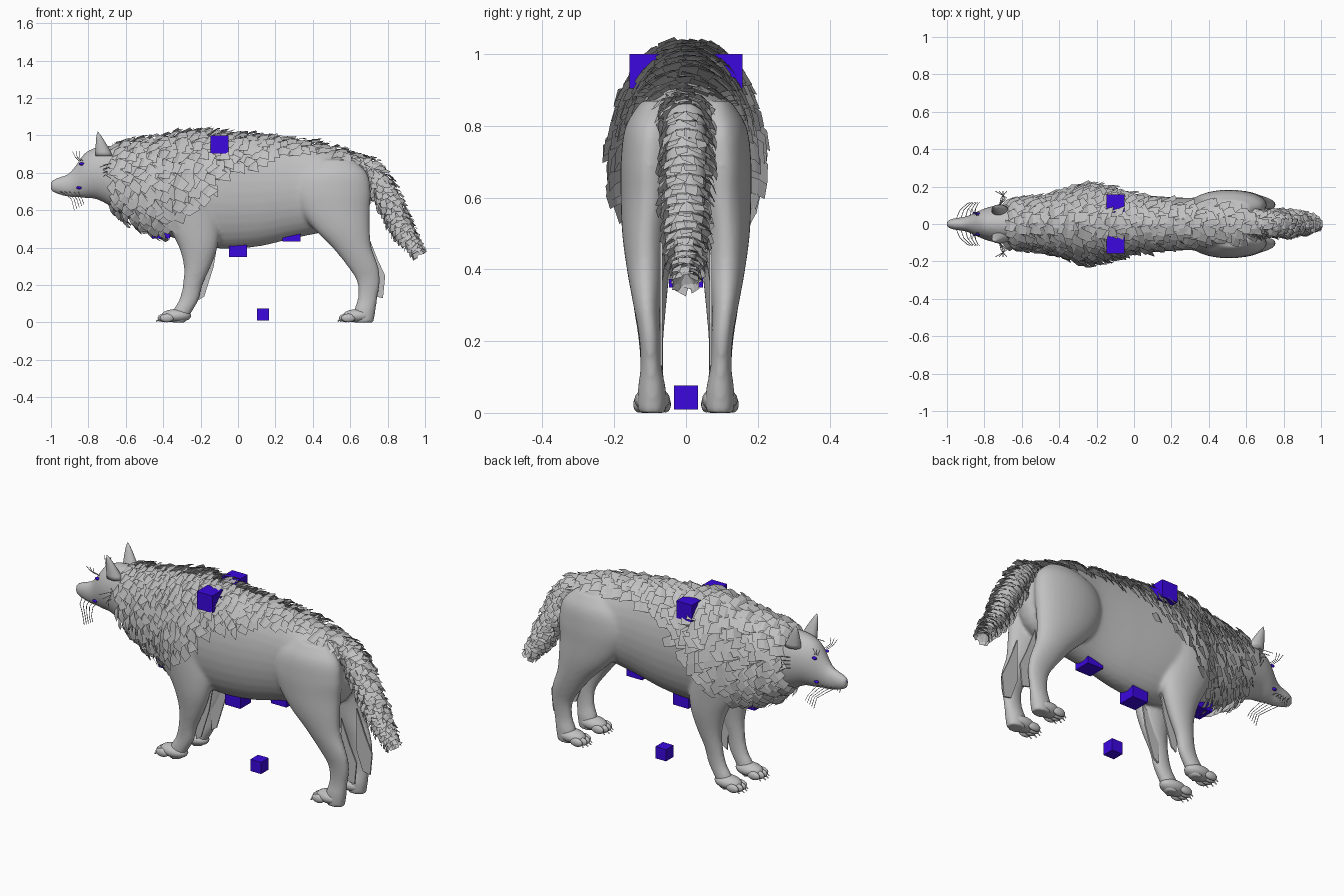
import bpy, bmesh, math, random
from mathutils import Vector

random.seed(4)
if "Cube" in bpy.data.objects:
    bpy.data.objects.remove(bpy.data.objects["Cube"], do_unlink=True)


def material(name, rgb):
    mat = bpy.data.materials.new(name)
    mat.use_nodes = True
    mat.diffuse_color = (*rgb, 1)
    mat.node_tree.nodes["Principled BSDF"].inputs["Base Color"].default_value = (*rgb, 1)
    return mat


GREY = material("grey fur", (0.53, 0.53, 0.53))
BLUE = material("violet blue", (0.043, 0.002, 0.74))


def finish(name, bm, mat=GREY, smooth=True, recalc=True):
    if recalc:
        bmesh.ops.recalc_face_normals(bm, faces=bm.faces)
    mesh = bpy.data.meshes.new(name)
    bm.to_mesh(mesh)
    bm.free()
    mesh.materials.append(mat)
    for poly in mesh.polygons:
        poly.use_smooth = smooth
    obj = bpy.data.objects.new(name, mesh)
    bpy.context.collection.objects.link(obj)
    return obj


def sample(table, key):
    """Smooth interpolation of the rows of a table by their first column."""
    last = len(table) - 1
    i = 0
    while i < last - 1 and key > table[i + 1][0]:
        i += 1

    def slope(j, c):
        a, b = table[max(j - 1, 0)], table[min(j + 1, last)]
        return (b[c] - a[c]) / (b[0] - a[0])

    a, b = table[i], table[i + 1]
    span = b[0] - a[0]
    t = min(max((key - a[0]) / span, 0), 1)
    out = []
    for c in range(1, len(a)):
        blend = t * t * (3 - 2 * t)
        bend = t * (1 - t) * span * ((1 - t) * slope(i, c) - t * slope(i + 1, c))
        out.append(a[c] + (b[c] - a[c]) * blend + bend)
    return out


def loft(bm, rings):
    loops = [[bm.verts.new(p) for p in ring] for ring in rings]
    n = len(loops[0])
    for a, b in zip(loops, loops[1:]):
        for j in range(n):
            k = (j + 1) % n
            bm.faces.new((a[j], a[k], b[k], b[j]))
    bm.faces.new(loops[0])
    bm.faces.new(loops[-1])


def steps(lo, hi, n):
    return [lo + (hi - lo) * i / n for i in range(n + 1)]


# Head and torso: x, top, bottom, half width
BODY = [(-1.0, .757, .703, .018), (-.97, .772, .688, .029), (-.9, .8, .67, .04),
        (-.86, .85, .67, .055), (-.82, .905, .665, .075), (-.76, .935, .66, .095),
        (-.68, .945, .62, .11), (-.58, .96, .55, .122), (-.45, .975, .485, .138),
        (-.3, .995, .44, .158), (-.1, 1.0, .395, .16), (.1, .985, .405, .15),
        (.3, .965, .45, .14), (.45, .94, .48, .15), (.6, .89, .5, .13),
        (.68, .83, .56, .08), (.71, .76, .64, .035)]


def body_point(x, t):
    top, low, wide = sample(BODY, x)
    return Vector((x, wide * math.sin(t),
                   (top + low) / 2 + (top - low) / 2 * math.cos(t)))


TURN = [math.tau * j / 32 for j in range(32)]

# Legs: height, front x, back x, inner y, outer y
HIND = [(0, .62, .725, .055, .135), (.06, .62, .735, .055, .135),
        (.13, .64, .745, .068, .127), (.22, .635, .76, .072, .132),
        (.3, .585, .75, .072, .147), (.4, .505, .715, .06, .165),
        (.5, .405, .705, .045, .178), (.6, .33, .705, .025, .182),
        (.7, .3, .71, .02, .182), (.8, .33, .69, .02, .168), (.87, .42, .62, .04, .125)]
FORE = [(0, -.36, -.28, .06, .13), (.06, -.35, -.245, .06, .13),
        (.12, -.315, -.21, .063, .127), (.2, -.295, -.19, .063, .132),
        (.3, -.29, -.145, .055, .147), (.4, -.315, -.11, .045, .162),
        (.5, -.365, -.1, .035, .17), (.62, -.41, -.12, .03, .175),
        (.75, -.42, -.12, .04, .168), (.85, -.32, -.2, .08, .13)]


def leg_ring(table, z, side):
    a, b, c, d = sample(table, z)
    return [Vector(((a + b) / 2 + (b - a) / 2 * math.cos(t),
                    side * ((c + d) / 2 + (d - c) / 2 * math.sin(t)), z)) for t in TURN]


# Skin: torso and legs fused into one smooth surface
bm = bmesh.new()
loft(bm, [[body_point(x, t) for t in TURN] for x in steps(-1, .71, 85)])
for table in (HIND, FORE):
    for side in (-1, 1):
        loft(bm, [leg_ring(table, z, side) for z in steps(0, table[-1][0], 44)])
skin = finish("body_and_legs", bm)
fuse = skin.modifiers.new("fuse", "REMESH")
fuse.mode = "VOXEL"
fuse.voxel_size = 0.01
fuse.use_smooth_shade = True
soften = skin.modifiers.new("soften", "SMOOTH")
soften.factor = 0.5
soften.iterations = 7


def ball(name, at, size, mat=GREY):
    bm = bmesh.new()
    bmesh.ops.create_uvsphere(bm, u_segments=16, v_segments=10, radius=1)
    bmesh.ops.scale(bm, vec=size, verts=bm.verts)
    bmesh.ops.translate(bm, vec=at, verts=bm.verts)
    finish(name, bm, mat)


def plate(name, outline, y, thick):
    bm = bmesh.new()
    face = bm.faces.new([bm.verts.new((x, y, z)) for x, z in outline])
    new = bmesh.ops.extrude_face_region(bm, geom=[face])["geom"]
    bmesh.ops.translate(bm, vec=(0, thick, 0),
                        verts=[v for v in new if isinstance(v, bmesh.types.BMVert)])
    finish(name, bm, smooth=False)


def strands(name, paths, thick):
    curve = bpy.data.curves.new(name, "CURVE")
    curve.dimensions = "3D"
    curve.bevel_depth = thick
    curve.bevel_resolution = 0
    for path in paths:
        line = curve.splines.new("POLY")
        line.points.add(len(path) - 1)
        for point, co in zip(line.points, path):
            point.co = (*co, 1)
    curve.materials.append(GREY)
    bpy.context.collection.objects.link(bpy.data.objects.new(name, curve))


HIND_FRINGE = [(.69, .48), (.745, .34), (.787, .25), (.775, .13), (.73, .14), (.69, .25)]
FORE_FRINGE = [(-.11, .42), (-.13, .3), (-.18, .14), (-.21, .12), (-.22, .3)]

for word, side in (("near", -1), ("far", 1)):
    for part, front, fringe in (("hind", .53, HIND_FRINGE), ("front", -.44, FORE_FRINGE)):
        label = word + "_" + part
        plate(label + "_fringe", fringe, side * .065, side * .008)
        ball(label + "_paw", (front + .11, side * .094, .036), (.08, .05, .036))
        for i in range(4):
            y = side * (.057 + .025 * i)
            reach = .012 * abs(i - 1.5)
            ball(label + "_toe", (front + .042 + reach, y, .024), (.038, .015, .023))
            strands(label + "_claw", [[(front + .02 + reach, y, .022),
                                       (front - .003 + reach, y, .006)]], .004)

    # Ears: bent cups tapering to a point
    rows = []
    for h in steps(0, 1, 6):
        r = .048 * (1 - h) ** 0.75 + .001
        centre = Vector((-.715 - .035 * h, side * (.07 + .022 * h), .89 + .13 * h))
        rows.append([centre + Vector((r * .95 * math.cos(t), r * .7 * math.sin(t), 0))
                     for t in TURN])
    bm = bmesh.new()
    loft(bm, rows)
    finish(word + "_ear", bm)

    # Eyes, mouth corners and whiskers
    ball(word + "_eye", (-.836, side * .054, .848), (.015, .008, .008), BLUE)
    ball(word + "_mouth_corner", (-.85, side * .056, .72), (.014, .008, .008), BLUE)
    strands(word + "_whiskers",
            [[(-.95 + .024 * i, side * .028, .70), (-.93 + .02 * i, side * .075, .69),
              (-.89 + .014 * i, side * .11, .66), (-.875 + .013 * i, side * .115, .6 + .008 * i)]
             for i in range(5)], .0018)
    strands(word + "_brow_hairs",
            [[(-.85 + .01 * i, side * .045, .865), (-.87 + .01 * i, side * .065, .885),
              (-.885 + .02 * i, side * .08, .915)] for i in range(3)], .0016)
    strands(word + "_cheek_hairs",
            [[(-.72, side * .1, .78 + .02 * i), (-.71 + .01 * i, side * .14, .79 + .02 * i),
              (-.68 - .02 * i, side * .175, .77 + .02 * i)] for i in range(4)], .002)

ball("nose", (-.988, 0, .742), (.012, .015, .012), BLUE)


def tuft(bm, root, along, out, wide, length, lift):
    """One bent card of fur with a ragged tip."""
    across = out.cross(along).normalized() * wide / 2
    along = along + across.normalized() * random.uniform(-.25, .25)
    mid = root + along * length * .55 + out * lift * .7
    tip = root + along * length * random.uniform(.85, 1.2) + out * lift
    low = root - out * .012
    skew = along * length * random.uniform(-.2, .2)
    v = [bm.verts.new(p) for p in (low - across, low + across, mid + across, mid - across,
                                   tip + across * .85 + skew, tip - across * .85 - skew)]
    bm.faces.new((v[0], v[1], v[2], v[3]))
    bm.faces.new((v[3], v[2], v[4], v[5]))


# Mane and back fur, hanging down to a limit height along the body
LIMIT = [(-.72, .6), (-.6, .52), (-.45, .475), (-.38, .54), (-.3, .62), (-.2, .69),
         (-.1, .765), (.1, .86), (.3, .9), (.5, .88), (.68, .8)]
bm = bmesh.new()
for row, x0 in enumerate(steps(-.69, .65, 36)):
    top, low, wide = sample(BODY, x0)
    count = max(12, int(math.pi * (wide + (top - low) / 2) / .045))
    for j in range(count):
        t = math.tau * (j + row % 2 / 2 + random.uniform(-.15, .15)) / count
        x = x0 + random.uniform(-.012, .012)
        p = body_point(x, t)
        if p.z < sample(LIMIT, x)[0] + random.uniform(-.02, .02):
            continue
        tx = (body_point(x + .01, t) - p).normalized()
        tt = (body_point(x, t + .02) - p).normalized()
        out = tt.cross(tx).normalized()
        if out.dot(p - Vector((x, 0, (top + low) / 2))) < 0:
            out = -out
        bulk = math.exp(-((x + .29) / .13) ** 2) * (.3 + .7 * abs(math.sin(t)))
        along = (tx + tt * .4 * math.sin(t)).normalized()
        tuft(bm, p, along, out, .054 + .014 * bulk, .068 + .022 * bulk,
             random.uniform(.018, .036) + .034 * bulk)
finish("back_fur", bm, smooth=False, recalc=False)

# Tail: fraction along, x, z, radius
TAIL = [(0, .6, .85, .045), (.2, .7, .81, .055), (.45, .79, .68, .056),
        (.75, .88, .5, .043), (1, .952, .39, .015)]


def tail_frame(u):
    x, z, r = sample(TAIL, u)
    a, b = sample(TAIL, max(u - .02, 0)), sample(TAIL, min(u + .02, 1))
    along = Vector((b[0] - a[0], 0, b[1] - a[1])).normalized()
    return Vector((x, 0, z)), along, along.cross(Vector((0, 1, 0))), r


def tail_out(up, t):
    return up * math.cos(t) + Vector((0, math.sin(t), 0))


rings = []
bm = bmesh.new()
for row, u in enumerate(steps(0, 1, 24)):
    centre, along, up, r = tail_frame(u)
    rings.append([centre + tail_out(up, t) * r for t in TURN])
    for j in range(11):
        t = math.tau * (j + row % 2 / 2 + random.uniform(-.2, .2)) / 11
        out = tail_out(up, t)
        tuft(bm, centre + out * r, along, out, .038, .052 - .016 * u,
             random.uniform(.012, .032))
finish("tail_fur", bm, smooth=False, recalc=False)
bm = bmesh.new()
loft(bm, rings)
finish("tail", bm)

# Small marker blocks: position and size
for name, at, size in (("near_back_block", (-.098, -.109, .952), .096),
                       ("far_back_block", (-.098, .109, .952), .096),
                       ("chest_block", (-.412, 0, .498), .096),
                       ("belly_block", (0, 0, .398), .096),
                       ("rear_belly_block", (.287, 0, .482), .096),
                       ("ground_block", (.134, 0, .043), .066)):
    bm = bmesh.new()
    bmesh.ops.create_cube(bm, size=size)
    bmesh.ops.translate(bm, vec=at, verts=bm.verts)
    finish(name, bm, BLUE, smooth=False)
